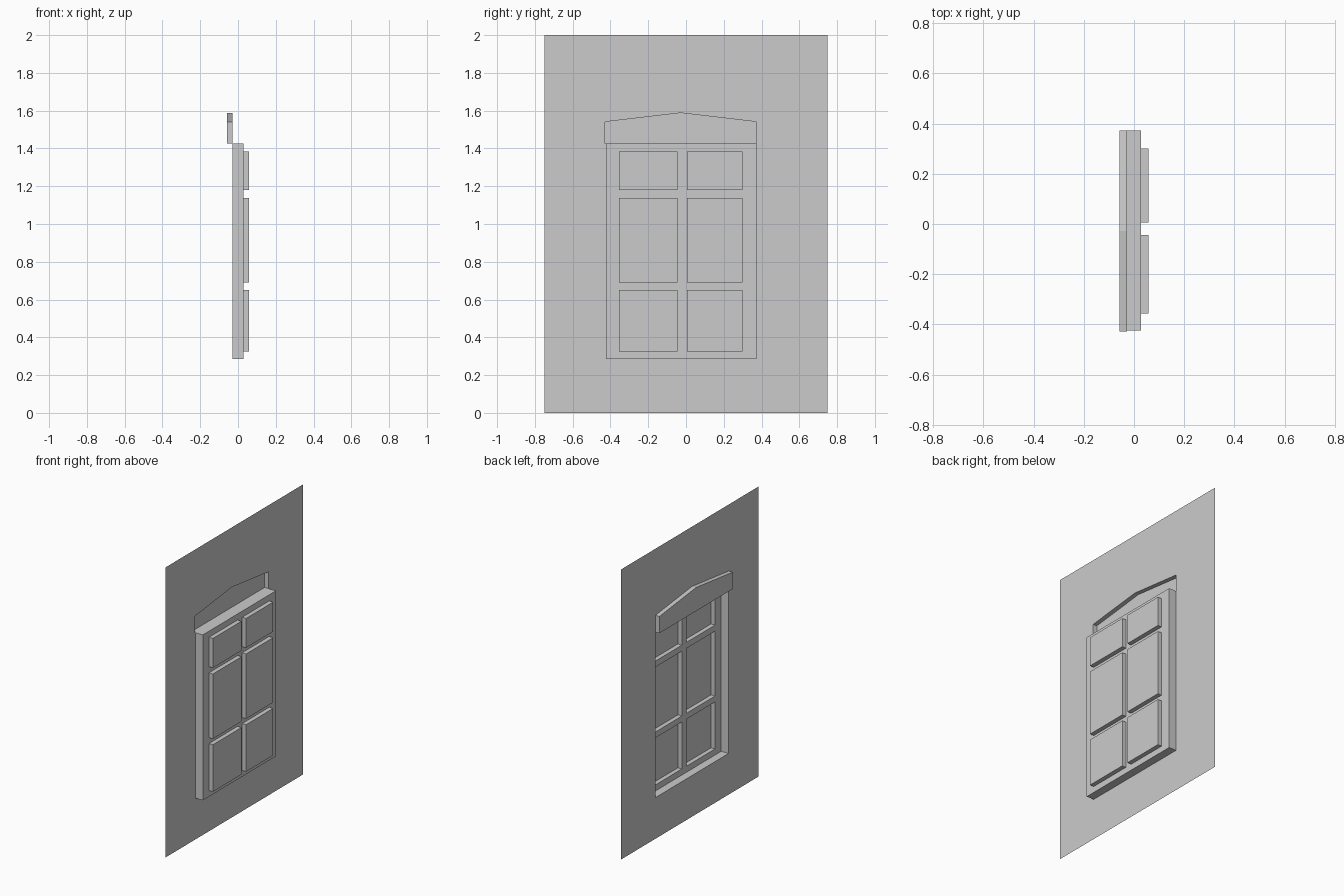
import bpy, bmesh

if "Cube" in bpy.data.objects:
    bpy.data.objects.remove(bpy.data.objects["Cube"])

# Depth levels: pediment face, wall sheet, recessed frame, panes
X_PED, X_WALL, X_FRAME, X_PANE = -0.058, -0.028, 0.028, 0.058
Y0, YM, Y1 = -0.423, -0.027, 0.373
Z0, Z1 = 0.284, 1.425
PANE_Y = [(-0.356, -0.044), (0.005, 0.300)]
PANE_Z = [(0.326, 0.650), (0.691, 1.138), (1.180, 1.383)]


def rect(a, b, c, d):
    return [(a, c), (b, c), (b, d), (a, d)]


def loop(bm, x, pts):
    """Closed edge loop at depth x."""
    vs = [bm.verts.new((x, y, z)) for y, z in pts]
    return vs, [bm.edges.new((vs[i - 1], vs[i])) for i in range(len(vs))]


def sheet(bm, x, outer, holes):
    """Flat sheet with openings, facing -x."""
    edges = loop(bm, x, outer)[1]
    for h in holes:
        edges += loop(bm, x, h)[1]
    bmesh.ops.triangle_fill(bm, edges=edges, use_beauty=True, normal=(-1, 0, 0))


def sides(bm, pts, xa, xb, cap=False):
    """Side walls following an outline from depth xa to xb, with optional cap at xb."""
    a, b = loop(bm, xa, pts)[0], loop(bm, xb, pts)[0]
    for i in range(len(pts)):
        bm.faces.new((a[i - 1], b[i - 1], b[i], a[i]))
    if cap:
        bm.faces.new(b[::-1])


def finish(bm, name):
    bmesh.ops.remove_doubles(bm, verts=bm.verts, dist=1e-5)
    me = bpy.data.meshes.new(name)
    bm.to_mesh(me)
    bm.free()
    bpy.context.collection.objects.link(bpy.data.objects.new(name, me))


window = rect(Y0, Y1, Z0, Z1)
pediment = [(-0.428, Z1), (Y1, Z1), (Y1, 1.541), (YM, 1.588), (-0.428, 1.541)]
panes = [rect(*y, *z) for y in PANE_Y for z in PANE_Z]

# Wall sheet, open behind the window and the pediment
bm = bmesh.new()
sheet(bm, X_WALL, rect(-0.75, 0.75, 0, 2),
      [[(Y0, Z0), (Y1, Z0)] + pediment[1:] + [pediment[0], (Y0, Z1)]])
finish(bm, "wall_panel")

# Recessed frame with glazing-bar grid
bm = bmesh.new()
sides(bm, window, X_WALL, X_FRAME)
sheet(bm, X_FRAME, window, panes)
finish(bm, "window_frame")

# Six panes, set deeper than the frame
for i, p in enumerate(panes):
    bm = bmesh.new()
    sides(bm, p, X_FRAME, X_PANE, cap=True)
    finish(bm, f"window_pane_{i + 1}")

# Hollow pediment standing out from the wall
bm = bmesh.new()
sides(bm, pediment, X_WALL, X_PED, cap=True)
bmesh.ops.recalc_face_normals(bm, faces=bm.faces)
finish(bm, "pediment")
